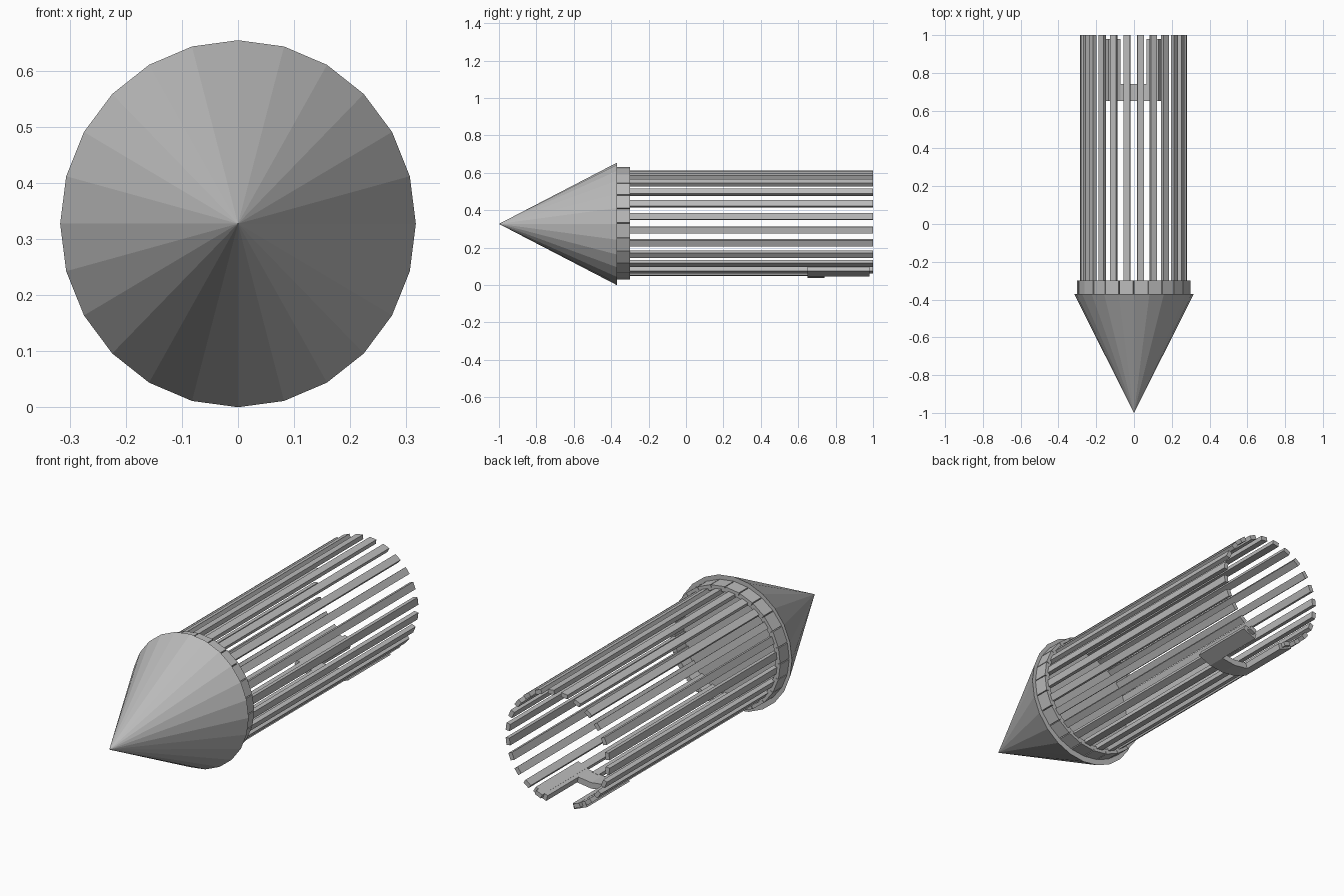
import bpy, bmesh, math
from mathutils import Matrix, Vector

if "Cube" in bpy.data.objects:
    bpy.data.objects.remove(bpy.data.objects["Cube"])

SIDES = 24
STEP = 2 * math.pi / SIDES
CENTRE = Vector((-0.002, 0, 0.331))   # axis of the cage

grey = bpy.data.materials.new("plain grey")
grey.use_nodes = True
colour = (0.5, 0.5, 0.5, 1)
grey.diffuse_color = colour
grey.node_tree.nodes["Principled BSDF"].inputs["Base Color"].default_value = colour


def finish(bm, name):
    bmesh.ops.recalc_face_normals(bm, faces=bm.faces)
    mesh = bpy.data.meshes.new(name)
    bm.to_mesh(mesh)
    bm.free()
    mesh.materials.append(grey)
    obj = bpy.data.objects.new(name, mesh)
    bpy.context.collection.objects.link(obj)
    return obj


def radial_box(bm, angle, r_in, r_out, width, y0, y1):
    """Box lying along y, set at an angle round the axis (0 = straight down)."""
    size = Matrix.Diagonal((width, y1 - y0, r_out - r_in, 1))
    place = Matrix.Translation((0, (y0 + y1) / 2, -(r_in + r_out) / 2))
    turn = Matrix.Rotation(-angle, 4, 'Y')
    bmesh.ops.create_cube(bm, size=1, matrix=Matrix.Translation(CENTRE) @ turn @ place @ size)


def arc_plate(bm, steps, r_in, r_out, y0, y1):
    """Curved plate along y, following the given angles round the axis."""
    outline = [(a, r_out) for a in steps] + [(a, r_in) for a in reversed(steps)]
    verts = [bm.verts.new(CENTRE + Vector((r * math.sin(a), y0, -r * math.cos(a))))
             for a, r in outline]
    face = bm.faces.new(verts)
    ext = bmesh.ops.extrude_face_region(bm, geom=[face])
    moved = [v for v in ext["geom"] if isinstance(v, bmesh.types.BMVert)]
    bmesh.ops.translate(bm, verts=moved, vec=(0, y1 - y0, 0))


# Pointed nose, slightly taller than wide
bm = bmesh.new()
bmesh.ops.create_cone(bm, cap_ends=True, segments=SIDES, radius1=1, radius2=0, depth=0.63,
                      matrix=Matrix.Translation((0, -0.685, 0.327))
                      @ Matrix.Diagonal((0.317, 1, 0.327, 1))
                      @ Matrix.Rotation(math.pi / 2, 4, 'X'))
finish(bm, "nose_cone")

# Collar of separate blocks behind the nose
bm = bmesh.new()
for i in range(SIDES):
    radial_box(bm, (i + 0.5) * STEP, 0.272, 0.298, 0.074, -0.37, -0.3)
finish(bm, "collar_blocks")

# Long bars; the two lowest stop at the bracket
bm = bmesh.new()
for i in range(SIDES):
    end = 0.66 if i in (0, SIDES - 1) else 1
    radial_box(bm, (i + 0.5) * STEP, 0.262, 0.283, 0.035, -0.37, end)
finish(bm, "cage_bars")

# Forked bracket under the tail: curved cross piece and two arms
bm = bmesh.new()
arc_plate(bm, [k * STEP for k in (-2, -1, 0, 1, 2)], 0.265, 0.294, 0.65, 0.74)
for side in (-1, 1):
    arc_plate(bm, [side * STEP, side * 2 * STEP], 0.265, 0.294, 0.74, 0.98)
finish(bm, "tail_bracket")
